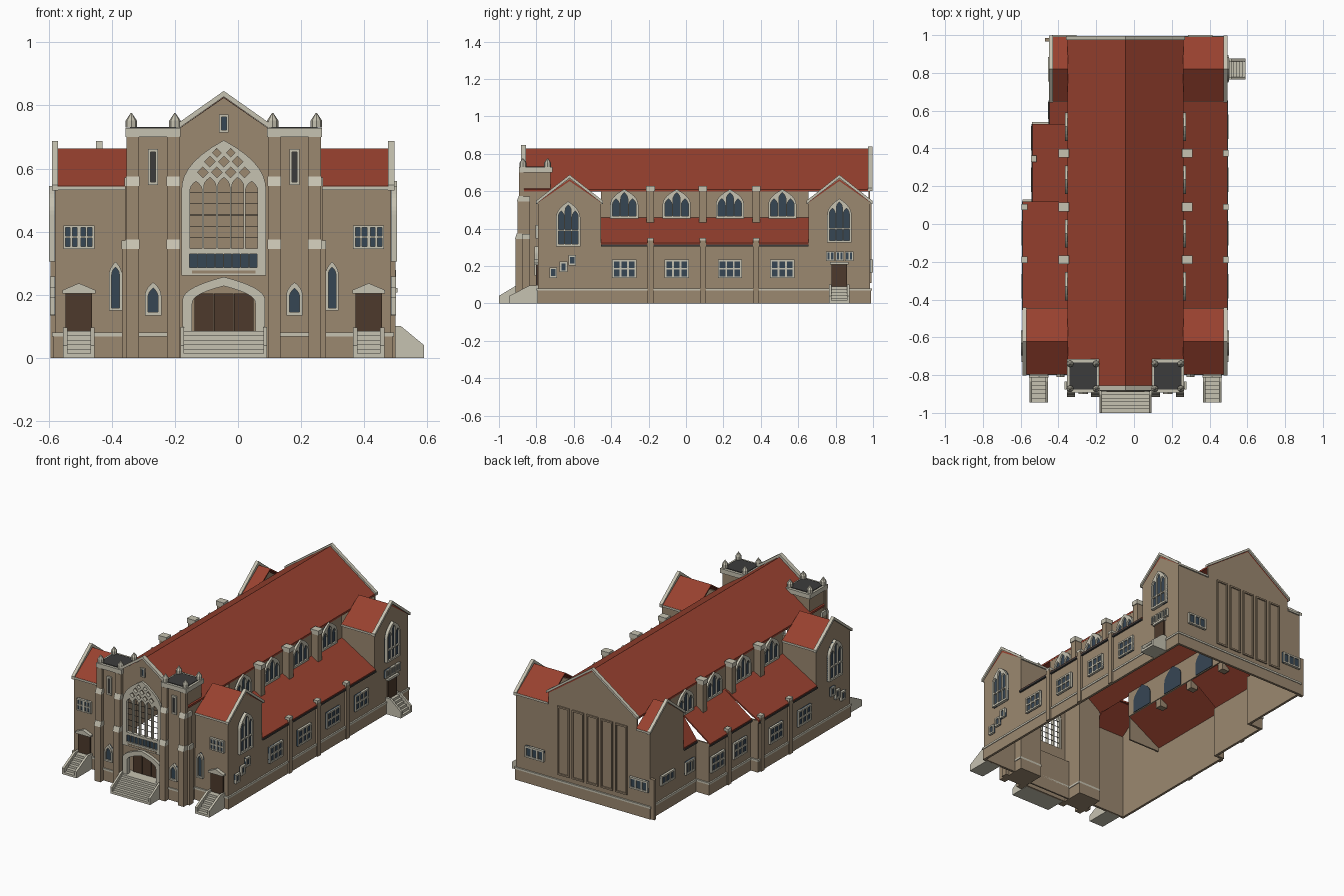
import bpy, bmesh, math
from mathutils import Matrix

if "Cube" in bpy.data.objects:
    bpy.data.objects.remove(bpy.data.objects["Cube"])


def material(name, *rgb):
    m = bpy.data.materials.new(name)
    col = [((c / 255 + 0.055) / 1.055) ** 2.4 for c in rgb] + [1]
    m.use_nodes = True
    m.diffuse_color = col
    m.node_tree.nodes["Principled BSDF"].inputs["Base Color"].default_value = col
    return m


BRICK = material("tan_brick", 155, 136, 112)
STONE = material("pale_stone", 198, 194, 177)
ROOF = material("red_tile", 152, 65, 47)
GLASS = material("blue_glass", 54, 70, 84)
WOOD = material("brown_wood", 77, 58, 44)
DARK = material("dark_grey", 60, 60, 60)

# Columns map a flat outline (u, v) and its thickness to the world
AXES = {"x": Matrix(((0, 0, 1), (1, 0, 0), (0, 1, 0))),
        "y": Matrix(((1, 0, 0), (0, 0, -1), (0, 1, 0)))}


def finish(name, bm, mat):
    me = bpy.data.meshes.new(name)
    bmesh.ops.recalc_face_normals(bm, faces=bm.faces)
    bm.to_mesh(me)
    bm.free()
    me.materials.append(mat)
    ob = bpy.data.objects.new(name, me)
    bpy.context.collection.objects.link(ob)
    return ob


def plate(name, mat, axis, pos, depth, *loops):
    """Extruded outline; loops after the first are holes."""
    cu = bpy.data.curves.new(name, "CURVE")
    cu.dimensions, cu.fill_mode, cu.extrude = "2D", "BOTH", depth / 2
    for loop in loops:
        sp = cu.splines.new("POLY")
        sp.points.add(len(loop) - 1)
        for p, (u, v) in zip(sp.points, loop):
            p.co = (u, v, 0, 1)
        sp.use_cyclic_u, sp.use_smooth = True, False
    tmp = bpy.data.objects.new(name + "_outline", cu)
    bpy.context.collection.objects.link(tmp)
    deps = bpy.context.evaluated_depsgraph_get()
    me = bpy.data.meshes.new_from_object(tmp.evaluated_get(deps))
    bm = bmesh.new()
    bm.from_mesh(me)
    bpy.data.objects.remove(tmp)
    bpy.data.meshes.remove(me)
    bpy.data.curves.remove(cu)
    bmesh.ops.remove_doubles(bm, verts=bm.verts, dist=1e-5)
    bm.transform(AXES[axis].to_4x4())
    bmesh.ops.translate(bm, verts=bm.verts, vec=(pos, 0, 0) if axis == "x" else (0, pos, 0))
    for f in bm.faces:
        f.smooth = False
    return finish(name, bm, mat)


def box(name, mat, x0, x1, y0, y1, z0, z1):
    bm = bmesh.new()
    bmesh.ops.create_cube(bm, size=1)
    bm.transform(Matrix.Translation(((x0 + x1) / 2, (y0 + y1) / 2, (z0 + z1) / 2))
                 @ Matrix.Diagonal((abs(x1 - x0), abs(y1 - y0), z1 - z0, 1)))
    return finish(name, bm, mat)


def rect(u0, u1, z0, z1):
    return [(u0, z0), (u1, z0), (u1, z1), (u0, z1)]


def arch(u, w, z0, z1, rise, n=7):
    right = [(w / 2 * (1 - (i / n) ** 2.2), z1 - rise + rise * i / n) for i in range(n)]
    return ([(u - w / 2, z0), (u + w / 2, z0)] + [(u + a, z) for a, z in right]
            + [(u, z1)] + [(u - a, z) for a, z in reversed(right)])


def chevron(c, half, eave, peak, t):
    return [(c - half, eave), (c, peak), (c + half, eave),
            (c + half, eave - t), (c, peak - t), (c - half, eave - t)]


def grid_window(axis, pos, out, u, z, w, h, cols, rows, e=0.01):
    pw, ph = (w - e) / cols, (h - e) / rows
    u0, z0 = u - w / 2, z - h / 2
    panes = [rect(u0 + e + i * pw, u0 + (i + 1) * pw, z0 + e + j * ph, z0 + (j + 1) * ph)
             for i in range(cols) for j in range(rows)]
    outer = rect(u0, u0 + w, z0, z0 + h)
    plate("window_frame", STONE, axis, pos + out * 0.008, 0.014, outer, *panes)
    plate("window_glass", GLASS, axis, pos, 0.018, outer)


def arch_window(axis, pos, out, u, z0, z1, w, lights, rise, e=0.012, transom=0):
    pw = (w - 2 * e + 0.006) / lights
    panes = []
    for i in range(lights):
        c = u - w / 2 + e - 0.003 + (i + 0.5) * pw
        edge = min(abs(c - u) + pw * 0.25, w / 2) / (w / 2)
        top = z1 - rise + rise * (1 - edge) ** (1 / 2.2) - e
        low = z0 + e
        if transom:
            panes.append(rect(c - pw / 2 + 0.003, c + pw / 2 - 0.003, low, transom - 0.004))
            low = transom + 0.004
        panes.append(arch(c, pw - 0.006, low, top, pw * 0.8, 4))
    outer = arch(u, w, z0, z1, rise)
    plate("arched_window_frame", STONE, axis, pos + out * 0.01, 0.018, outer, *panes)
    plate("arched_window_glass", GLASS, axis, pos, 0.018, outer)


def stairs(axis, c, width, inner, outer, h, n=6, cheek=0.014):
    run = (inner - outer) / (n + 1)
    prof = [(inner, 0), (outer, 0)]
    for i in range(n):
        prof += [(outer + i * run, (i + 1) * h / n), (outer + (i + 1) * run, (i + 1) * h / n)]
    plate("steps", STONE, axis, c, width, prof + [(inner, h)])
    side = [(inner, 0), (outer, 0), (outer, 0.04), (inner - 2 * run, h + 0.012), (inner, h + 0.012)]
    for s in (-1, 1):
        plate("stair_cheek", STONE, axis, c + s * (width - cheek) / 2, cheek, side)


def wall_run(name, mat, pts, z0, z1, thick, out):
    bm = bmesh.new()
    lo, hi = [[bm.verts.new((x, y, z)) for x, y in pts] for z in (z0, z1)]
    for i in range(len(pts) - 1):
        bm.faces.new((lo[i], lo[i + 1], hi[i + 1], hi[i]))
    me = bpy.data.meshes.new(name)
    bm.to_mesh(me)
    bm.free()
    me.materials.append(mat)
    ob = bpy.data.objects.new(name, me)
    bpy.context.collection.objects.link(ob)
    mod = ob.modifiers.new("thickness", "SOLIDIFY")
    mod.thickness, mod.offset, mod.use_even_offset = thick, out, True


CX, FRONT, BACK = -0.045, -0.79, 0.985
SOUTH, NORTH = -0.455, 0.655      # ends of the aisles
RX, LX = 0.485, -0.58             # outer side walls

# Outer walls, plinth and string course
outline = [(0.12, FRONT), (RX, FRONT), (RX, BACK), (-0.44, BACK), (-0.44, 0.53),
           (-0.53, 0.53), (-0.53, 0.12), (LX, 0.12), (LX, FRONT), (-0.21, FRONT)]
wall_run("outer_walls", BRICK, outline, 0, 0.32, 0.01, -1)
wall_run("plinth", BRICK, outline, 0, 0.07, 0.005, 1)
wall_run("string_course", STONE, outline, 0.068, 0.08, 0.009, 1)

# Nave roof, end gable and clerestory
plate("nave_roof", ROOF, "y", 0.06, 1.85, chevron(CX, 0.308, 0.61, 0.827, 0.012))
plate("back_gable", BRICK, "y", BACK - 0.005, 0.01,
      [(-0.44, 0.3), (RX, 0.3), (RX, 0.54), (0.26, 0.54), (0.26, 0.605), (CX, 0.82),
       (-0.35, 0.605), (-0.35, 0.54), (-0.44, 0.54)])
plate("back_gable_coping", STONE, "y", BACK, 0.022, chevron(CX, 0.315, 0.617, 0.84, 0.016))
for i in range(-2, 3):
    u = CX + i * 0.1
    plate("back_panel_surround", BRICK, "y", BACK + 0.004, 0.008,
          rect(u - 0.04, u + 0.04, 0.11, 0.54), rect(u - 0.032, u + 0.032, 0.12, 0.53))
for u in (0.35, -0.37):
    grid_window("y", BACK, 1, u, 0.2, 0.13, 0.07, 3, 1)

bays = (-0.33, -0.05, 0.235, 0.515)
piers = (-0.19, 0.09, 0.375)
for s, x in ((1, 0.255), (-1, -0.345)):
    plate("clerestory_wall", BRICK, "x", x, 0.01, rect(SOUTH, NORTH, 0.45, 0.61))
    for y in bays:
        arch_window("x", x, s, y, 0.455, 0.61, 0.15, 3, 0.085)
    for y in piers:
        box("clerestory_pier", BRICK, x, x + s * 0.05, y - 0.02, y + 0.02, 0.4, 0.6)
        box("clerestory_pier_cap", STONE, x, x + s * 0.055, y - 0.023, y + 0.023, 0.6, 0.628)

# Lean-to aisle roofs, each run sloping to its own outer wall
for xi, xo, y0, y1 in ((0.255, RX, SOUTH, NORTH), (-0.345, LX, SOUTH, 0.12),
                       (-0.345, -0.53, 0.12, 0.53), (-0.345, -0.44, 0.53, NORTH)):
    s = 1 if xo > 0 else -1
    plate("aisle_roof", ROOF, "y", (y0 + y1) / 2, y1 - y0,
          [(xi, 0.462), (xo + s * 0.008, 0.322), (xo + s * 0.008, 0.312), (xi, 0.452)])
    box("gutter", DARK, xo, xo + s * 0.012, y0, y1, 0.305, 0.315)

# Aisle windows and buttresses
for s in (1, -1):
    for y in bays:
        x = RX if s > 0 else LX if y < 0.1 else -0.53
        y = 0.455 if s < 0 and y > 0.5 else y
        grid_window("x", x, s, y, 0.185, 0.13, 0.1, 3, 2)
    for y in piers:
        x = RX if s > 0 else LX if y < 0.1 else -0.53
        y = 0.345 if s < 0 and y > 0.3 else y
        box("aisle_buttress", BRICK, x, x + s * 0.014, y - 0.016, y + 0.016, 0, 0.335)
        box("aisle_buttress_cap", STONE, x - s * 0.015, x + s * 0.015, y - 0.017, y + 0.017, 0.335, 0.35)
grid_window("x", -0.44, -1, 0.6, 0.185, 0.09, 0.08, 3, 1)
box("corner_buttress", BRICK, -0.47, -0.44, 0.965, 0.985, 0, 0.25)


# Gabled corner wings
def wing(xi, xo, y0, y1):
    s, c, half = (1 if xo > 0 else -1), (y0 + y1) / 2, (y1 - y0) / 2
    plate("wing_gable", BRICK, "x", xo - s * 0.005, 0.01,
          [(y0, 0.3), (y1, 0.3), (y1, 0.54), (c, 0.67), (y0, 0.54)])
    plate("wing_coping", STONE, "x", xo, 0.02, chevron(c, half + 0.012, 0.548, 0.688, 0.018))
    plate("wing_roof", ROOF, "x", (xi + xo) / 2, abs(xo - xi), chevron(c, half + 0.006, 0.545, 0.664, 0.01))
    for y, o in ((y0, 1), (y1, -1)):
        plate("wing_wall", BRICK, "y", y + o * 0.005, 0.01, rect(xi, xo, 0.3, 0.54))
        box("wing_eave", STONE, xi, xo, y - o * 0.008, y, 0.532, 0.544)


for xi, xo in ((0.26, RX), (-0.35, LX)):
    s = 1 if xo > 0 else -1
    wing(xi, xo, FRONT, SOUTH)
    arch_window("x", xo, s, -0.63, 0.305, 0.545, 0.13, 3, 0.09, transom=0.39)
    for y, z in ((-0.71, 0.165), (-0.655, 0.195), (-0.608, 0.23)):
        grid_window("x", xo, s, y, z, 0.042, 0.056, 1, 1)
    # Front face of the wing: door, steps and windows
    u = CX + s * 0.459
    plate("side_door", WOOD, "y", FRONT - 0.004, 0.014, rect(u - 0.042, u + 0.042, 0.085, 0.21))
    plate("side_door_hood", STONE, "y", FRONT - 0.01, 0.025,
          [(u - 0.052, 0.205), (u + 0.052, 0.205), (u + 0.052, 0.215), (u, 0.237), (u - 0.052, 0.215)])
    stairs("x", u, 0.1, FRONT, -0.945, 0.085)
    for d in (-0.024, 0.024):
        grid_window("y", FRONT, -1, u + d, 0.383, 0.05, 0.074, 2, 2, 0.007)
    arch_window("y", FRONT, -1, CX + s * 0.343, 0.15, 0.305, 0.042, 1, 0.045, 0.009)
wing(0.26, RX, NORTH, BACK)
wing(-0.35, -0.44, NORTH, BACK)
arch_window("x", RX, 1, 0.82, 0.325, 0.56, 0.13, 3, 0.09, transom=0.4)
plate("rear_door", WOOD, "x", RX + 0.004, 0.014, rect(0.778, 0.862, 0.085, 0.21))
plate("rear_door_hood", STONE, "x", RX + 0.01, 0.022, rect(0.77, 0.87, 0.208, 0.222))
stairs("y", 0.82, 0.11, RX, 0.59, 0.09)
for d in (-0.05, 0, 0.05):
    grid_window("x", RX, 1, 0.822 + d, 0.253, 0.045, 0.05, 2, 1, 0.007)
grid_window("x", -0.44, -1, 0.82, 0.2, 0.13, 0.06, 3, 1)

# Front gable wall with open doorway and great window
FY = -0.865
great = arch(CX, 0.24, 0.345, 0.675, 0.145)
doorway = arch(CX, 0.21, 0.085, 0.235, 0.06)
plate("front_gable", BRICK, "y", FY, 0.012,
      [(-0.2, 0), (0.11, 0), (0.11, 0.718), (CX, 0.825), (-0.2, 0.718)], great, doorway)
plate("front_gable_coping", STONE, "y", FY - 0.004, 0.026, chevron(CX, 0.145, 0.744, 0.846, 0.018))
grid_window("y", FY, -1, CX, 0.743, 0.03, 0.056, 1, 1, 0.007)


def diamond(u, z, r):
    return [(u - r, z), (u, z - r), (u + r, z), (u, z + r)]


holes = [arch(CX + i * 0.044, 0.038, 0.347, 0.572 if abs(i) < 2 else 0.56, 0.03, 4) for i in range(-2, 3)]
holes += [diamond(CX + i * 0.044, 0.588, 0.017) for i in (-1.5, -0.5, 0.5, 1.5)]
holes += [diamond(CX + i * 0.044, 0.622, 0.017) for i in (-1, 0, 1)]
holes += [diamond(CX + i * 0.044, 0.65, 0.014) for i in (-0.5, 0.5)]
strip = [rect(CX - 0.108 + i * 0.027, CX - 0.084 + i * 0.027, 0.287, 0.33) for i in range(8)]
plate("great_window_tracery", STONE, "y", FY - 0.008, 0.022,
      arch(CX, 0.268, 0.262, 0.69, 0.16), *holes, *strip)
plate("strip_window_glass", GLASS, "y", FY - 0.004, 0.012, rect(CX - 0.11, CX + 0.11, 0.284, 0.333))
plate("strip_sill_panel", BRICK, "y", FY - 0.018, 0.006, rect(CX - 0.1, CX + 0.1, 0.268, 0.277))
for i in range(5):
    z = 0.38 + i * 0.036
    box("glazing_bar", DARK, CX - 0.11, CX + 0.11, FY - 0.002, FY + 0.001, z, z + 0.002)

# Entrance porch
plate("doorway_surround", STONE, "y", FY - 0.01, 0.03, arch(CX, 0.262, 0.085, 0.257, 0.075),
      arch(CX, 0.2, 0.086, 0.228, 0.055))
plate("porch_back", BRICK, "y", -0.825, 0.01, rect(-0.2, 0.11, 0, 0.25))
box("porch_floor", STONE, -0.19, 0.1, FY, -0.82, 0.075, 0.086)
for i in (-1, 0, 1):
    u = CX + i * 0.063
    plate("front_door", WOOD, "y", -0.833, 0.008, rect(u - 0.0305, u + 0.0305, 0.086, 0.205))
stairs("x", CX, 0.275, FY, -1.0, 0.086, 6, 0.012)

# Twin towers with stepped buttresses and pinnacles
for s in (-1, 1):
    t = CX + s * 0.224
    x0, x1 = t - 0.077, t + 0.077
    box("tower", BRICK, x0, x1, -0.88, -0.725, 0, 0.7)
    box("tower_string_course", STONE, x0 - 0.004, x1 + 0.004, -0.886, -0.725, 0.068, 0.08)
    box("tower_parapet", STONE, x0 - 0.01, x1 + 0.01, -0.892, -0.715, 0.7, 0.728)
    box("tower_roof", DARK, x0 + 0.004, x1 - 0.004, -0.876, -0.732, 0.72, 0.732)
    arch_window("y", -0.88, -1, t, 0.135, 0.24, 0.052, 1, 0.045, 0.01)
    plate("slit_frame", STONE, "y", -0.882, 0.016, rect(t - 0.016, t + 0.016, 0.548, 0.662),
          rect(t - 0.008, t + 0.008, 0.558, 0.652))
    plate("slit_louvre", DARK, "y", -0.88, 0.008, rect(t - 0.01, t + 0.01, 0.555, 0.655))
    for d in (-0.064, 0.064):
        a, b = t + d - 0.02, t + d + 0.02
        for z0, z1, y in ((0, 0.345, -0.912), (0.345, 0.545, -0.902), (0.545, 0.7, -0.893)):
            box("tower_buttress", BRICK, a, b, y, -0.87, z0, z1)
        for z, y in ((0.345, -0.912), (0.545, -0.902)):
            plate("buttress_weathering", STONE, "x", t + d, 0.043,
                  [(y - 0.003, z), (-0.87, z), (-0.87, z + 0.03), (y + 0.008, z + 0.03)])
        for y in (-0.872, -0.74):
            bm = bmesh.new()
            for r1, r2, h, z in ((0.018, 0.018, 0.022, 0.741), (0.018, 0.002, 0.024, 0.764)):
                bmesh.ops.create_cone(bm, cap_ends=True, segments=8, radius1=r1, radius2=r2, depth=h,
                                      matrix=Matrix.Translation((t + d * 1.08, y, z)))
            finish("pinnacle", bm, STONE)
    # Side buttress on the outer flank
    e = t + s * 0.077
    box("flank_buttress", BRICK, e, e + s * 0.022, -0.875, -0.835, 0, 0.345)
    box("flank_buttress_cap", STONE, e, e + s * 0.023, -0.877, -0.833, 0.345, 0.372)
    box("flank_buttress_upper", BRICK, e, e + s * 0.012, -0.875, -0.835, 0.372, 0.545)
    box("flank_buttress_upper_cap", STONE, e, e + s * 0.013, -0.877, -0.833, 0.545, 0.572)
